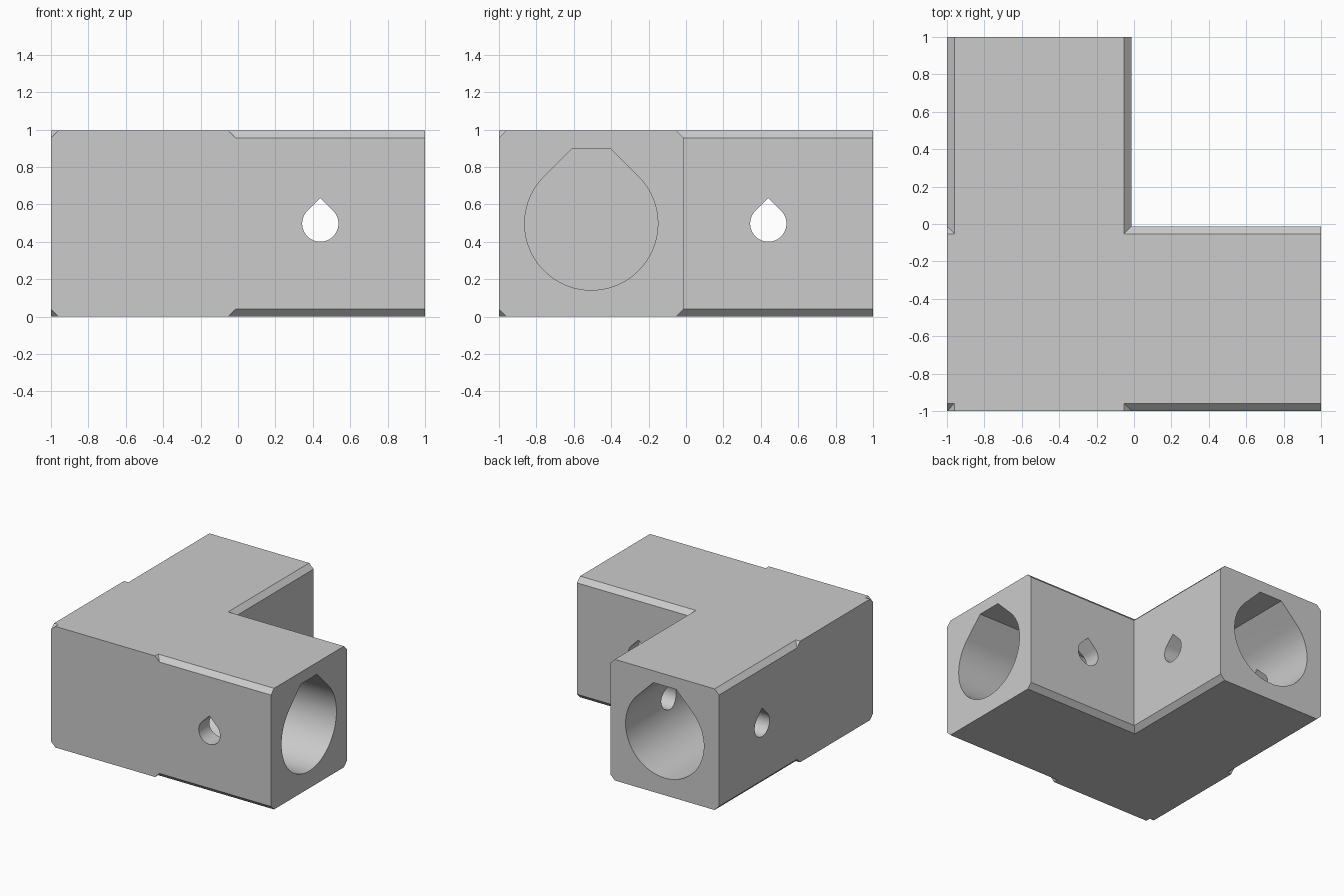
import bpy
import bmesh
from math import cos, sin, pi, radians

if "Cube" in bpy.data.objects:
    bpy.data.objects.remove(bpy.data.objects["Cube"])

WIDTH, HEIGHT, CHAMFER = 0.987, 0.995, 0.04
MID_U, MID_Z = -1 + WIDTH / 2, HEIGHT / 2
BORE_R, BORE_END, HOLE_R, HOLE_POS = 0.356, -0.12, 0.097, 0.44

grey = bpy.data.materials.new("plain_grey")
grey.use_nodes = True
grey.diffuse_color = (0.6, 0.6, 0.6, 1)
grey.node_tree.nodes["Principled BSDF"].inputs["Base Color"].default_value = grey.diffuse_color


def prism(name, profile, axis, start, end):
    """Extrude a (u, z) profile along the x or y axis."""
    bm = bmesh.new()
    place = (lambda u, z: (start, u, z)) if axis == "x" else (lambda u, z: (u, start, z))
    face = bm.faces.new([bm.verts.new(place(u, z)) for u, z in profile])
    moved = bmesh.ops.extrude_face_region(bm, geom=[face])["geom"]
    shift = (end - start, 0, 0) if axis == "x" else (0, end - start, 0)
    bmesh.ops.translate(bm, vec=shift, verts=[v for v in moved if isinstance(v, bmesh.types.BMVert)])
    bmesh.ops.recalc_face_normals(bm, faces=bm.faces)
    mesh = bpy.data.meshes.new(name)
    bm.to_mesh(mesh)
    bm.free()
    mesh.materials.append(grey)
    obj = bpy.data.objects.new(name, mesh)
    bpy.context.collection.objects.link(obj)
    return obj


def chamfered_rectangle():
    a, b = WIDTH / 2, HEIGHT / 2
    c = CHAMFER
    quarter = [(a, b - c), (a - c, b)]
    half = quarter + [(-u, z) for u, z in reversed(quarter)]
    return [(MID_U + u, MID_Z + z) for u, z in half + [(-u, -z) for u, z in half]]


def teardrop(u0, radius, top, steps):
    """Circle with a 45 degree roof, cut flat at the given height."""
    arc = [0.75 * pi + 1.5 * pi * i / steps for i in range(steps + 1)]
    points = [(radius * cos(t), radius * sin(t)) for t in arc]
    flat = radius * 2 ** 0.5 - top
    points += [(flat, top), (-flat, top)] if flat > 0.001 else [(0, top)]
    return [(u0 + u, MID_Z + z) for u, z in points]


def combine(target, other, operation):
    mod = target.modifiers.new("combine", "BOOLEAN")
    mod.operation, mod.solver, mod.object = operation, "EXACT", other
    graph = bpy.context.evaluated_depsgraph_get()
    mesh = bpy.data.meshes.new_from_object(target.evaluated_get(graph))
    target.modifiers.clear()
    target.data = mesh
    bpy.data.objects.remove(other)


# Two chamfered arms joined into an L
body = prism("corner_connector", chamfered_rectangle(), "x", -1, 1)
combine(body, prism("second_arm", chamfered_rectangle(), "y", -1, 1), "UNION")

# Blind rod bore in each arm, and a cross hole through its walls
for along, across in (("x", "y"), ("y", "x")):
    bore = teardrop(MID_U, BORE_R, 0.4, 72)
    combine(body, prism("rod_bore", bore, along, BORE_END, 1.1), "DIFFERENCE")
    hole = teardrop(HOLE_POS, HOLE_R, HOLE_R * 2 ** 0.5, 36)
    combine(body, prism("cross_hole", hole, across, -1.1, 0.1), "DIFFERENCE")

# Smooth bores, crisp outer edges
bpy.ops.object.select_all(action="DESELECT")
body.select_set(True)
bpy.context.view_layer.objects.active = body
bpy.ops.object.shade_smooth_by_angle(angle=radians(30))
